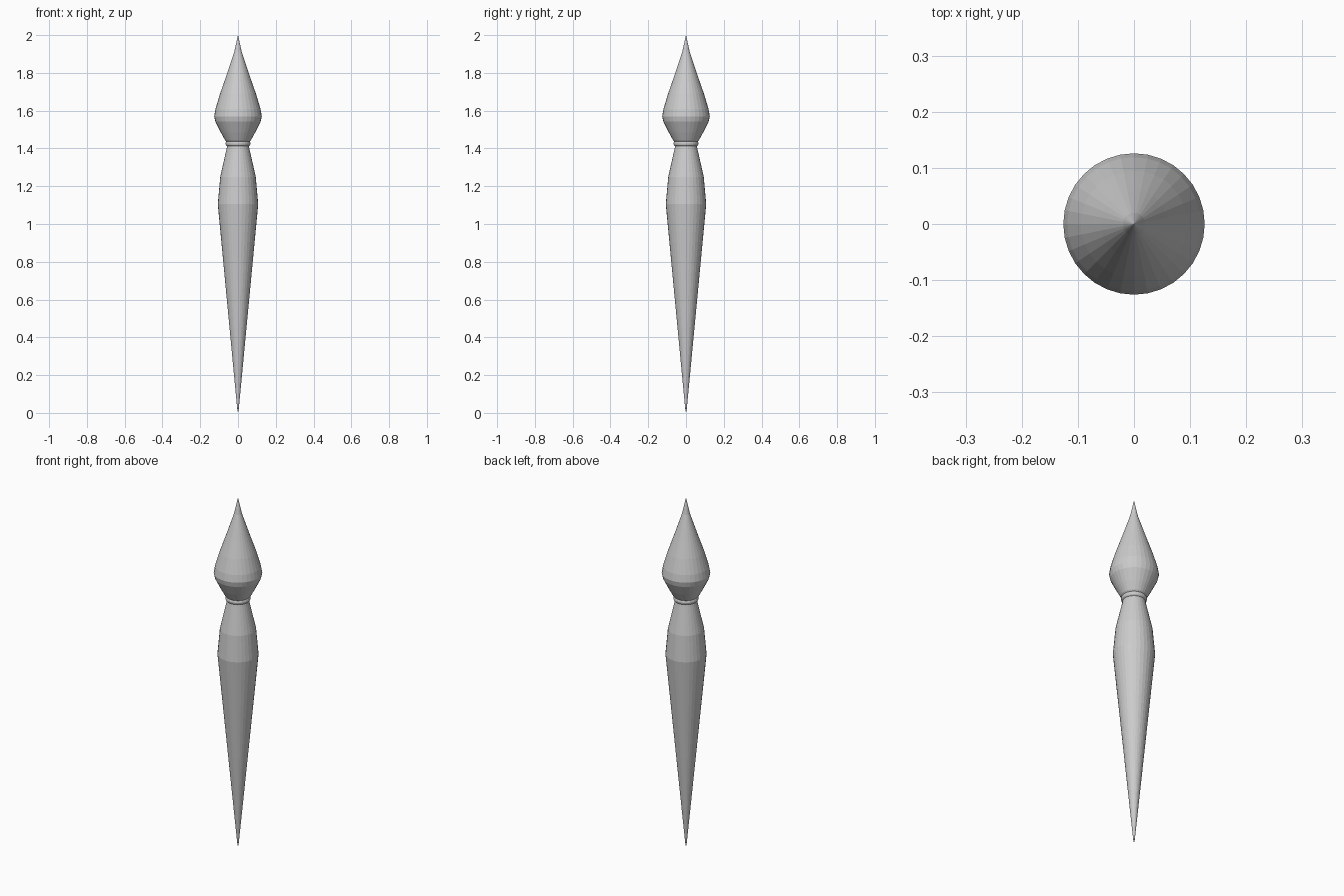
import bpy, bmesh
from math import cos, sin, pi

if "Cube" in bpy.data.objects:
    bpy.data.objects.remove(bpy.data.objects["Cube"])

SIDES = 32


def lathe(name, profile, closed=False):
    """Revolve (radius, z) points around z; a zero radius makes a pole."""
    bm = bmesh.new()
    rings = []
    for r, z in profile:
        if r == 0:
            rings.append([bm.verts.new((0, 0, z))] * SIDES)
        else:
            rings.append([bm.verts.new((r * cos(2 * pi * i / SIDES),
                                        r * sin(2 * pi * i / SIDES), z))
                          for i in range(SIDES)])
    pairs = list(zip(rings, rings[1:]))
    if closed:
        pairs.append((rings[-1], rings[0]))
    for a, b in pairs:
        for i in range(SIDES):
            j = (i + 1) % SIDES
            corners = list(dict.fromkeys((a[i], a[j], b[j], b[i])))
            bm.faces.new(corners)
    bmesh.ops.recalc_face_normals(bm, faces=bm.faces)
    mesh = bpy.data.meshes.new(name)
    bm.to_mesh(mesh)
    bm.free()
    obj = bpy.data.objects.new(name, mesh)
    bpy.context.collection.objects.link(obj)
    return obj


# Long tapering shaft, pointed at the bottom
lathe("shaft", [(0, 0), (0.004, 0.02), (0.107, 1.105), (0.094, 1.25),
                (0.06, 1.40), (0.055, 1.425), (0, 1.425)])

# Rounded collar ring
lathe("collar", [(0.053 + 0.013 * cos(2 * pi * k / 12),
                  1.426 + 0.015 * sin(2 * pi * k / 12)) for k in range(12)],
      closed=True)

# Teardrop head with a fine tip
lathe("head", [(0, 1.425), (0.055, 1.43), (0.068, 1.443), (0.091, 1.485),
               (0.12, 1.543), (0.126, 1.57), (0.119, 1.61), (0.095, 1.69),
               (0.060, 1.79), (0.020, 1.91), (0, 2.0)])
